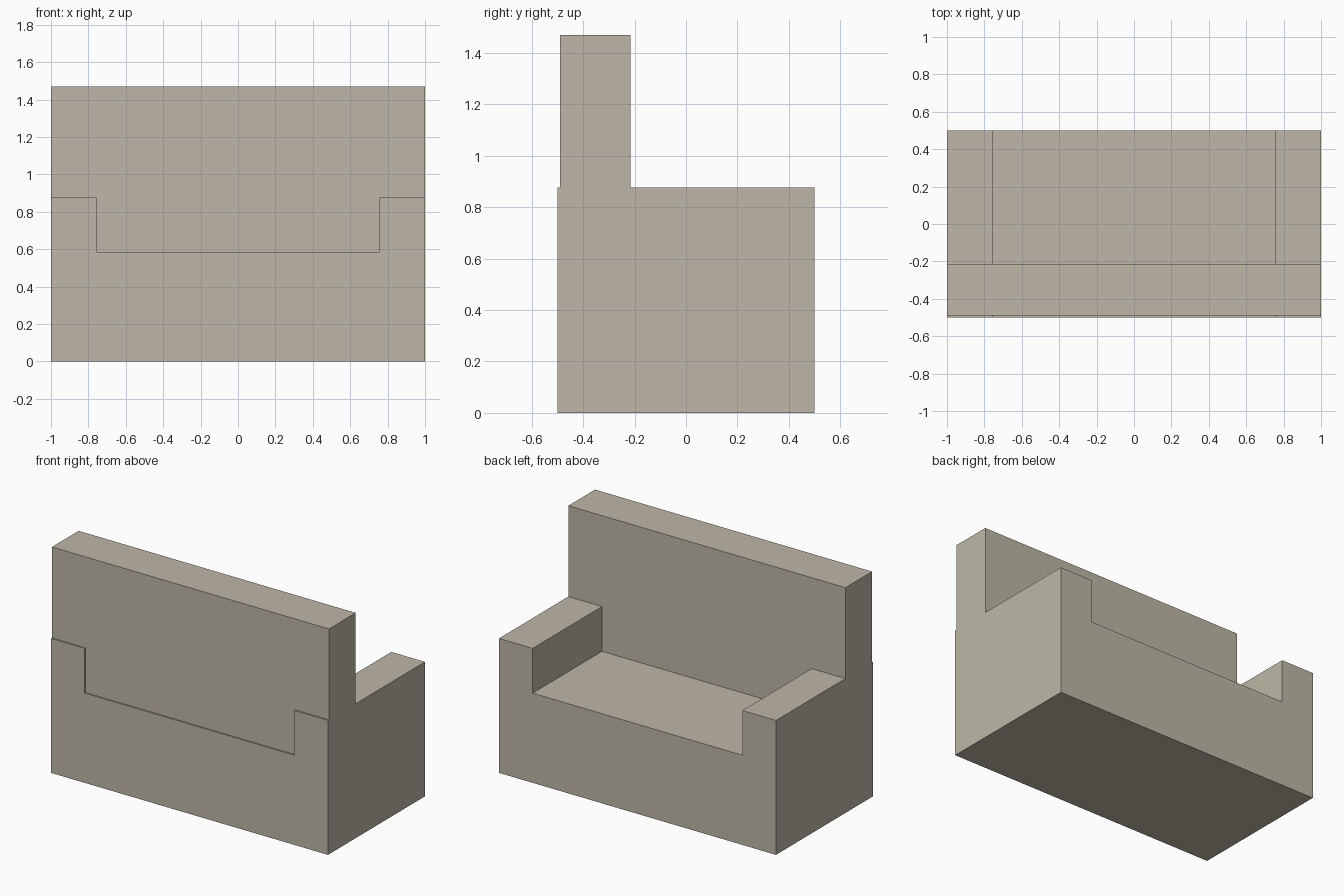
import bpy
import bmesh

cube = bpy.data.objects.get("Cube")
if cube:
    bpy.data.objects.remove(cube, do_unlink=True)

# Main dimensions
HALF_WIDTH = 1.0
HALF_DEPTH = 0.5
ARM_INNER = 0.757
SEAT_Z = 0.585
ARM_Z = 0.877
TOP_Z = 1.47
BACK_Y = (-0.49, -0.215)

fabric = bpy.data.materials.new("beige_fabric")
fabric.use_nodes = True
colour = (0.51, 0.475, 0.385, 1.0)
fabric.diffuse_color = colour
fabric.node_tree.nodes["Principled BSDF"].inputs["Base Color"].default_value = colour


def extrude_profile(name, half_profile, y_range):
    """Mirror an (x, z) half profile across x = 0 and extrude it along y."""
    outline = half_profile + [(-x, z) for x, z in reversed(half_profile)]
    y0, y1 = y_range
    bm = bmesh.new()
    face = bm.faces.new([bm.verts.new((x, y0, z)) for x, z in outline])
    result = bmesh.ops.extrude_face_region(bm, geom=[face])
    moved = [v for v in result["geom"] if isinstance(v, bmesh.types.BMVert)]
    bmesh.ops.translate(bm, verts=moved, vec=(0, y1 - y0, 0))
    bmesh.ops.recalc_face_normals(bm, faces=bm.faces)
    mesh = bpy.data.meshes.new(name)
    bm.to_mesh(mesh)
    bm.free()
    mesh.materials.append(fabric)
    obj = bpy.data.objects.new(name, mesh)
    bpy.context.collection.objects.link(obj)
    return obj


# Seat block with an armrest on each side
extrude_profile("seat_and_armrests", [
    (HALF_WIDTH, 0), (HALF_WIDTH, ARM_Z), (ARM_INNER, ARM_Z), (ARM_INNER, SEAT_Z),
], (-HALF_DEPTH, HALF_DEPTH))

# Backrest fitted between and over the armrests
extrude_profile("backrest", [
    (ARM_INNER, SEAT_Z), (ARM_INNER, ARM_Z), (HALF_WIDTH, ARM_Z), (HALF_WIDTH, TOP_Z),
], BACK_Y)
